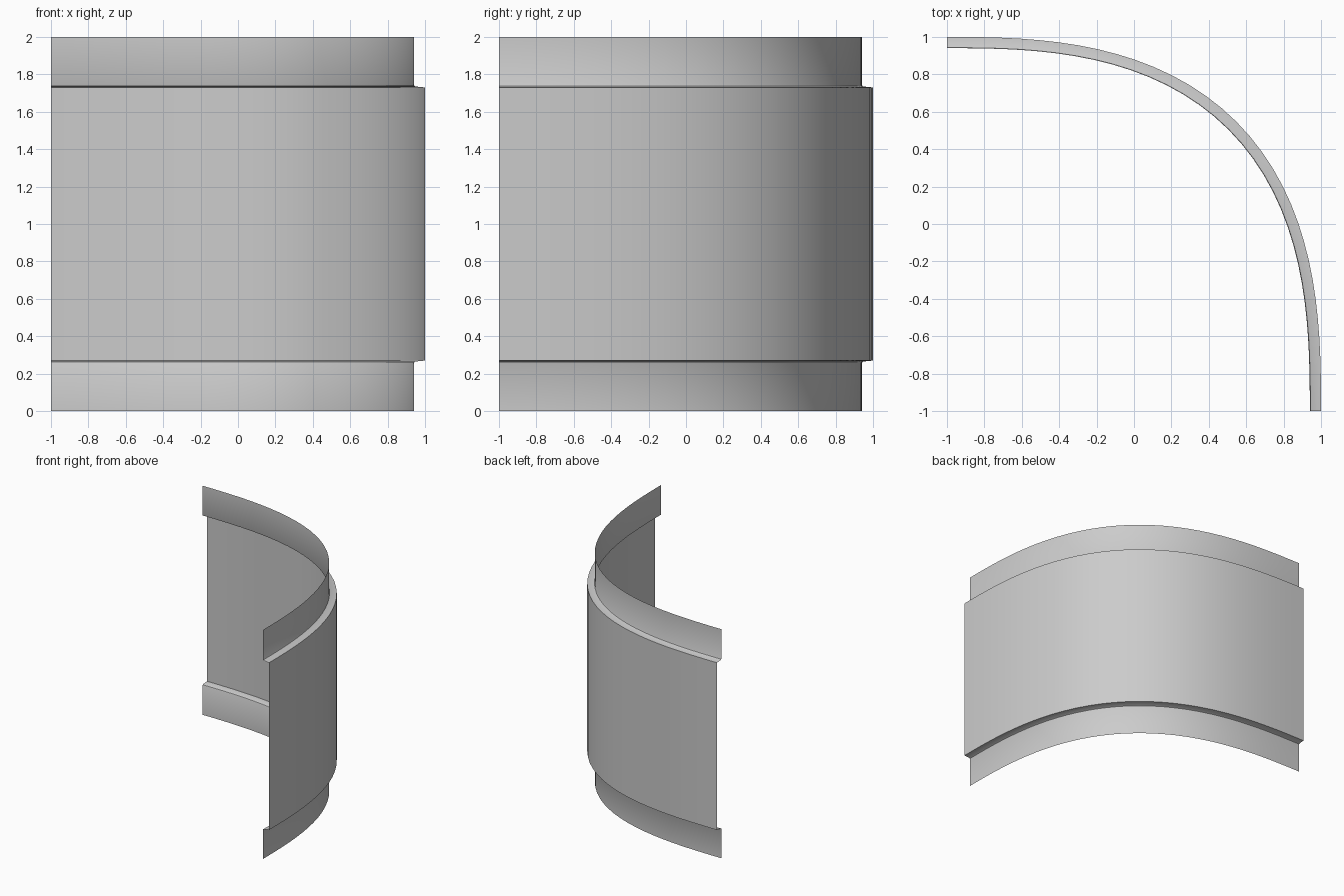
import bpy, bmesh, math

if "Cube" in bpy.data.objects:
    bpy.data.objects.remove(bpy.data.objects["Cube"])

N = 2.7          # roundness of the plan curve (2 would be a true circle)
SEGS = 32

# Wall profile: (inward offset, height); lower half, mirrored for the top
half = [(0.06, 0.0), (0.06, 0.255), (0.057, 0.261), (0.050, 0.265), (0.0, 0.27)]
profile = half + [(o, 2.0 - z) for o, z in reversed(half)]


def plan_point(i, offset):
    """Point on the quarter curve, moved inward along the curve normal."""
    a = math.pi / 2 * i / SEGS
    c, s = max(0.0, math.cos(a)), math.sin(a)
    if i == SEGS:
        c = 0.0
    r = 2.0 / (c ** N + s ** N) ** (1 / N)
    nx, ny = c ** (N - 1), s ** (N - 1)
    k = offset / math.hypot(nx, ny)
    return -1 + r * c - nx * k, -1 + r * s - ny * k


# Curved sheet with stepped-in top and bottom flanges
bm = bmesh.new()
rings = [[bm.verts.new((*plan_point(i, o), z)) for i in range(SEGS + 1)]
         for o, z in profile]
for low, high in zip(rings, rings[1:]):
    for i in range(SEGS):
        bm.faces.new((low[i], low[i + 1], high[i + 1], high[i]))
mesh = bpy.data.meshes.new("curved_panel")
bm.to_mesh(mesh)
bm.free()
panel = bpy.data.objects.new("curved_panel", mesh)
bpy.context.collection.objects.link(panel)

bpy.context.view_layer.objects.active = panel
panel.select_set(True)
bpy.ops.object.shade_smooth_by_angle(angle=math.radians(30))
